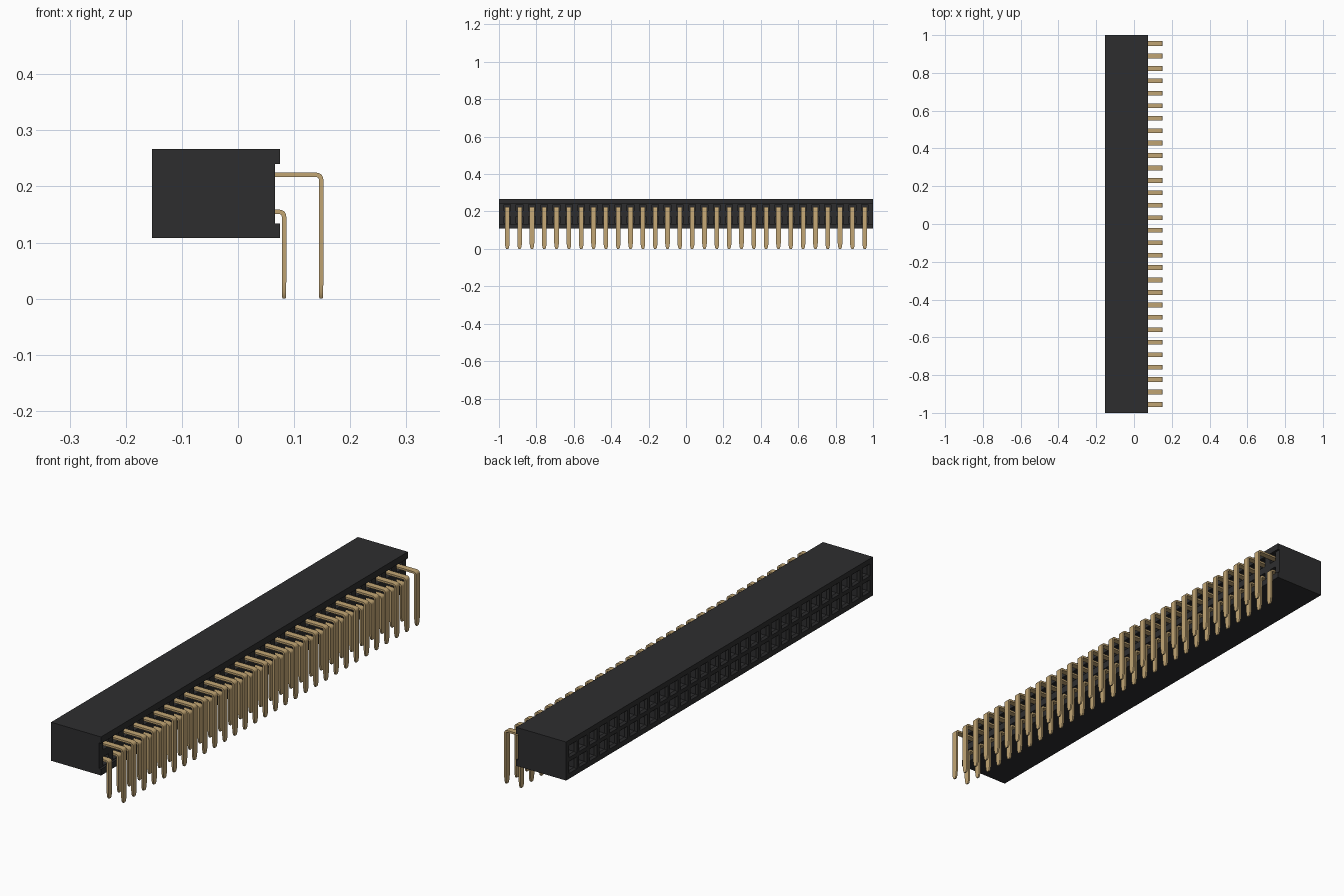
import bpy, bmesh, math
from mathutils import Vector

if "Cube" in bpy.data.objects:
    bpy.data.objects.remove(bpy.data.objects["Cube"], do_unlink=True)

COUNT, PITCH = 30, 0.0659
ROWS = (0.1545, 0.2205)                 # heights of the two contact rows
X0, XR, X1 = -0.153, 0.066, 0.075       # mating face, recess floor, rear lips
Z0, Z1 = 0.108, 0.267
LIP0, LIP1 = 0.134, 0.240
Y_PINS = [(i - (COUNT - 1) / 2) * PITCH for i in range(COUNT)]


def material(name, rgb, rough):
    m = bpy.data.materials.new(name)
    m.use_nodes = True
    m.diffuse_color = (*rgb, 1)
    bsdf = m.node_tree.nodes["Principled BSDF"]
    bsdf.inputs["Base Color"].default_value = (*rgb, 1)
    bsdf.inputs["Roughness"].default_value = rough
    return m


BLACK = material("black plastic", (0.027, 0.027, 0.028), 0.6)
GOLD = material("gold pin", (0.54, 0.38, 0.175), 0.4)


def finish(bm, name, mat):
    bmesh.ops.remove_doubles(bm, verts=bm.verts, dist=1e-5)
    bmesh.ops.recalc_face_normals(bm, faces=bm.faces)
    me = bpy.data.meshes.new(name)
    bm.to_mesh(me)
    bm.free()
    me.materials.append(mat)
    ob = bpy.data.objects.new(name, me)
    bpy.context.collection.objects.link(ob)
    return ob


def pocket_panel(bm, x, z_lo, z_hi, hole, steps):
    """Flat wall with a square pocket per contact; steps are (depth along x, size)."""
    h = hole / 2
    ys = [-1] + [y + s for y in Y_PINS for s in (-h, h)] + [1]
    zs = [z_lo] + [z + s for z in ROWS for s in (-h, h)] + [z_hi]
    grid = [[bm.verts.new((x, y, z)) for z in zs] for y in ys]
    for i in range(len(ys) - 1):
        for j in range(len(zs) - 1):
            loop = [grid[i][j], grid[i + 1][j], grid[i + 1][j + 1], grid[i][j + 1]]
            if not (i % 2 and j % 2):
                bm.faces.new(loop)
                continue
            cy, cz = (ys[i] + ys[i + 1]) / 2, (zs[j] + zs[j + 1]) / 2
            for depth, size in steps:
                s = size / 2
                inner = [bm.verts.new((x + depth, cy + a * s, cz + b * s))
                         for a, b in ((-1, -1), (1, -1), (1, 1), (-1, 1))]
                for k in range(4):
                    n = (k + 1) % 4
                    bm.faces.new((loop[k], loop[n], inner[n], inner[k]))
                loop = inner
            bm.faces.new(loop)


# Housing: C-shaped profile along y, with socket openings and rear pockets
bm = bmesh.new()
profile = [(X0, Z0), (X1, Z0), (X1, LIP0), (XR, LIP0),
           (XR, LIP1), (X1, LIP1), (X1, Z1), (X0, Z1)]
ends = [[bm.verts.new((x, y, z)) for x, z in profile] for y in (-1, 1)]
for e in ends:
    bm.faces.new(e)
for k in range(8):
    if k not in (3, 7):                 # these two walls are the pocket panels
        n = (k + 1) % 8
        bm.faces.new((ends[0][k], ends[0][n], ends[1][n], ends[1][k]))
pocket_panel(bm, X0, Z0, Z1, 0.050, [(0.008, 0.036), (0.14, 0.036)])
pocket_panel(bm, XR, LIP0, LIP1, 0.036, [(-0.03, 0.036)])
finish(bm, "socket_housing", BLACK)


def bent_pin(name, z_top, x_leg, width=0.025, thick=0.008, radius=0.008):
    """Flat strip running out of the housing, bent down, with a tapered tip."""
    path = [(0.03, z_top, (0, 1), 1, 1)]     # x, z, outward normal, width, thickness
    for k in range(6):
        a = math.radians(90 - 18 * k)
        nrm = (math.cos(a), math.sin(a))
        path.append((x_leg - radius + radius * nrm[0],
                     z_top - radius + radius * nrm[1], nrm, 1, 1))
    for z, w, t in ((0.030, 1, 1), (0.012, 0.82, 0.95), (0.003, 0.6, 0.85), (0, 0.4, 0.7)):
        path.append((x_leg, z, (1, 0), w, t))
    bm = bmesh.new()
    rings = []
    for x, z, nrm, w, t in path:
        rings.append([bm.verts.new((x + nrm[0] * s * t * thick / 2,
                                    Y_PINS[0] + e * w * width / 2,
                                    z + nrm[1] * s * t * thick / 2))
                      for s, e in ((-1, -1), (1, -1), (1, 1), (-1, 1))])
    for a, b in zip(rings, rings[1:]):
        for k in range(4):
            n = (k + 1) % 4
            bm.faces.new((a[k], a[n], b[n], b[k]))
    bm.faces.new(rings[0])
    bm.faces.new(rings[-1])
    ob = finish(bm, name, GOLD)
    arr = ob.modifiers.new("row", "ARRAY")
    arr.count = COUNT
    arr.use_relative_offset = False
    arr.use_constant_offset = True
    arr.constant_offset_displace = (0, PITCH, 0)
    bpy.ops.object.select_all(action='DESELECT')
    bpy.context.view_layer.objects.active = ob
    ob.select_set(True)
    bpy.ops.object.shade_smooth_by_angle(angle=math.radians(30))


# Two rows of right-angle pins
bent_pin("lower_pin_row", ROWS[0], 0.082)
bent_pin("upper_pin_row", ROWS[1], 0.148)
